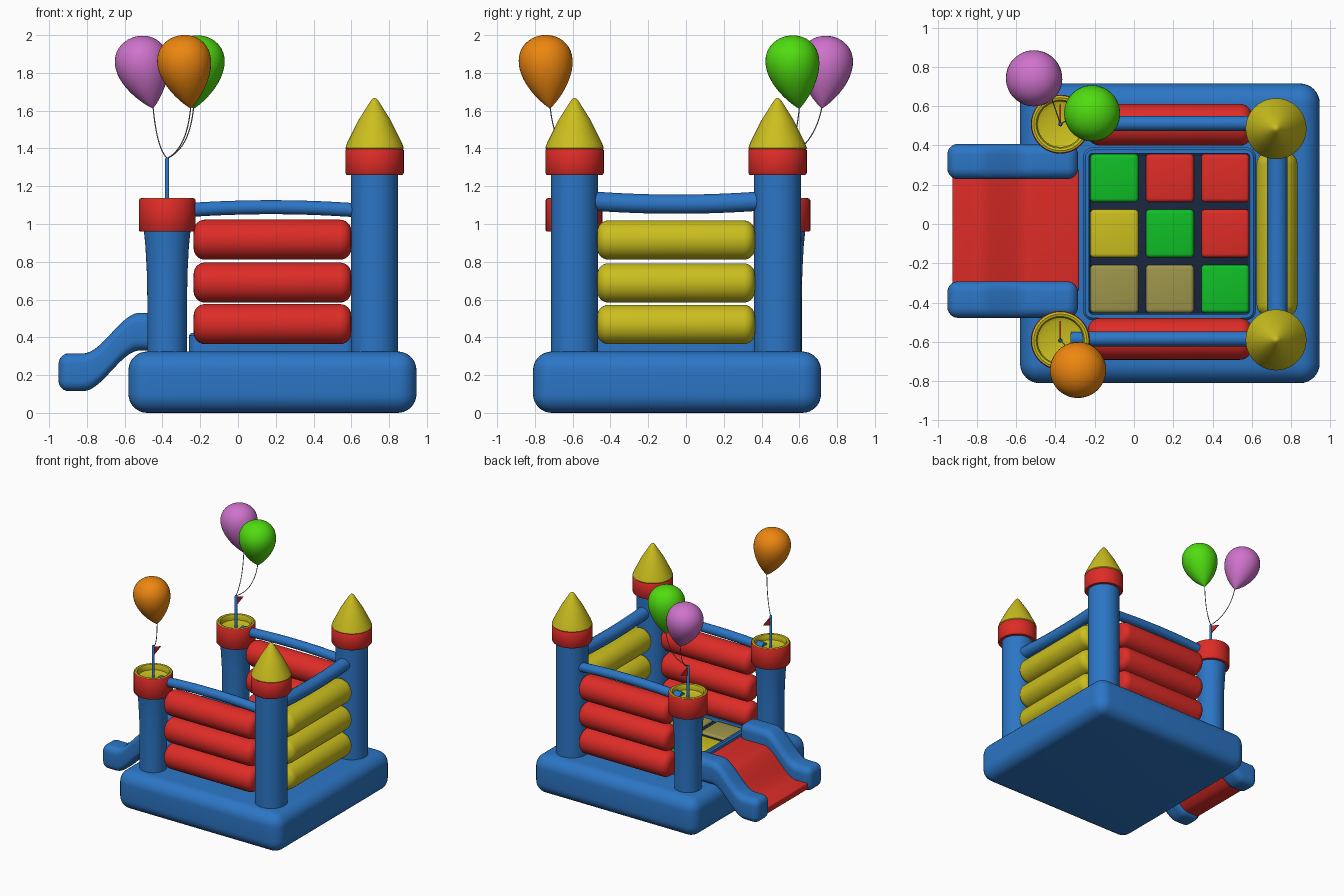
import bpy, bmesh, math
from mathutils import Vector

if "Cube" in bpy.data.objects:
    bpy.data.objects.remove(bpy.data.objects["Cube"])

COLORS = {
    "blue": (0.025, 0.18, 0.56), "red": (0.73, 0.025, 0.02), "yellow": (0.60, 0.52, 0.013),
    "green": (0.005, 0.52, 0.02), "khaki": (0.34, 0.30, 0.07), "navy": (0.01, 0.02, 0.05),
    "orange": (0.85, 0.24, 0.005), "pink": (0.62, 0.17, 0.60), "lime": (0.08, 0.72, 0.005),
    "string_grey": (0.3, 0.3, 0.3),
}
MATS = {}
for key, c in COLORS.items():
    MATS[key] = bpy.data.materials.new(key)
    MATS[key].diffuse_color = (*c, 1)


def finish(name, bm, color, angle=40):
    bmesh.ops.recalc_face_normals(bm, faces=bm.faces[:])
    me = bpy.data.meshes.new(name)
    bm.to_mesh(me)
    bm.free()
    for p in me.polygons:
        p.use_smooth = True
    me.set_sharp_from_angle(angle=math.radians(angle))
    me.materials.append(MATS[color])
    ob = bpy.data.objects.new(name, me)
    bpy.context.collection.objects.link(ob)
    return ob


def box_bm(lo, hi, bevel, seg=5):
    bm = bmesh.new()
    bmesh.ops.create_cube(bm, size=1)
    for v in bm.verts:
        v.co = [(lo[i] + hi[i]) / 2 + v.co[i] * (hi[i] - lo[i]) for i in range(3)]
    if bevel:
        bmesh.ops.bevel(bm, geom=bm.edges[:], offset=bevel, segments=seg, profile=0.5, affect='EDGES')
    return bm


def box(name, lo, hi, bevel, color, seg=5):
    return finish(name, box_bm(lo, hi, bevel, seg), color)


def lathe(name, profile, loc, color, axis=(0, 0, 1), n=40):
    """Revolve (radius, height) points about an axis through loc."""
    bm = bmesh.new()
    rings = []
    for r, z in profile:
        if r < 1e-5:
            rings.append([bm.verts.new((0, 0, z))] * n)
        else:
            rings.append([bm.verts.new((r * math.cos(2 * math.pi * i / n),
                                        r * math.sin(2 * math.pi * i / n), z)) for i in range(n)])
    for a, b in zip(rings, rings[1:]):
        for i in range(n):
            j = (i + 1) % n
            bm.faces.new(list(dict.fromkeys((a[i], a[j], b[j], b[i]))))
    rot = Vector(axis).to_track_quat('Z', 'Y')
    for v in bm.verts:
        v.co = rot @ v.co + Vector(loc)
    return finish(name, bm, color)


def tube(name, p0, ctrl, p1, r, color):
    """Round tube along a quadratic arc."""
    cu = bpy.data.curves.new(name, 'CURVE')
    cu.dimensions = '3D'
    cu.bevel_depth, cu.bevel_resolution, cu.use_fill_caps = r, 5, True
    sp = cu.splines.new('POLY')
    sp.points.add(14)
    p0, ctrl, p1 = Vector(p0), Vector(ctrl), Vector(p1)
    for i, pt in enumerate(sp.points):
        t = i / 14
        pt.co = (*((1 - t) ** 2 * p0 + 2 * t * (1 - t) * ctrl + t * t * p1), 1)
    sp.use_smooth = True
    cu.materials.append(MATS[color])
    ob = bpy.data.objects.new(name, cu)
    bpy.context.collection.objects.link(ob)


def pillow(name, start, axis, length, r, color):
    f = 0.06
    arc = [(r - f + f * math.sin(a), f - f * math.cos(a)) for a in [k * math.pi / 12 for k in range(7)]]
    prof = [(0, 0)] + arc + [(q, length - z) for q, z in reversed(arc)] + [(0, length)]
    lathe(name, prof, start, color, axis)


# Inflated base
box("base", (-0.58, -0.81, 0), (0.945, 0.715, 0.325), 0.1, "blue", 8)

# Bouncing floor: frame with recessed top, dark mat and nine tiles
bm = box_bm((-0.26, -0.49, 0.28), (0.62, 0.39, 0.41), 0)
bmesh.ops.bevel(bm, geom=[e for e in bm.edges if abs(e.verts[0].co.z - e.verts[1].co.z) > 0.01],
                offset=0.05, segments=5, profile=0.5, affect='EDGES')
bm.normal_update()
top = [f for f in bm.faces if f.normal.z > 0.9]
bmesh.ops.inset_region(bm, faces=top, thickness=0.012, depth=0.012)
bmesh.ops.inset_region(bm, faces=top, thickness=0.018, depth=0)
bmesh.ops.inset_region(bm, faces=top, thickness=0.005, depth=-0.03)
finish("floor_frame", bm, "blue")
box("floor_mat", (-0.225, -0.455, 0.33), (0.585, 0.355, 0.397), 0.01, "navy", 2)
TILES = [["khaki", "khaki", "green"], ["yellow", "green", "red"], ["green", "red", "red"]]
for row, names in enumerate(TILES):
    for col, color in enumerate(names):
        x, y = -0.222 + col * 0.282, -0.453 + row * 0.282
        box(f"floor_tile_{row}_{col}", (x, y, 0.36), (x + 0.245, y + 0.245, 0.415), 0.02, color, 4)

# Walls: three stacked pillows each
for i, z in enumerate((0.47, 0.69, 0.917)):
    pillow(f"front_wall_pillow_{i}", (-0.235, -0.585, z), (1, 0, 0), 0.835, 0.106, "red")
    pillow(f"rear_wall_pillow_{i}", (-0.235, 0.505, z), (1, 0, 0), 0.835, 0.106, "red")
    pillow(f"end_wall_pillow_{i}", (0.728, -0.47, z - 0.002), (0, 1, 0), 0.835, 0.104, "yellow")

# Top rails between the towers
for name, y in (("front", -0.585), ("rear", 0.512)):
    tube(f"{name}_top_rail", (-0.32, y, 1.07), (0.18, y, 1.108), (0.66, y, 1.07), 0.038, "blue")
tube("end_top_rail", (0.73, -0.54, 1.125), (0.73, -0.05, 1.085), (0.73, 0.44, 1.125), 0.052, "blue")

# Tall towers with cone roofs
for name, y in (("front", -0.59), ("rear", 0.485)):
    p = (0.723, y, 0)
    lathe(f"{name}_tall_tower", [(0, 0.28), (0.125, 0.28), (0.125, 1.28), (0, 1.28)], p, "blue")
    lathe(f"{name}_tower_ring", [(0, 1.26), (0.148, 1.26), (0.155, 1.27), (0.155, 1.39),
                                 (0.148, 1.4), (0, 1.4)], p, "red")
    lathe(f"{name}_cone_roof", [(0, 1.395), (0.15, 1.395), (0.155, 1.402), (0.145, 1.43), (0.085, 1.55),
                                (0.022, 1.65), (0.01, 1.664), (0, 1.668)], p, "yellow")

# Short entrance towers with cups, poles and flags
for name, y in (("front", -0.593), ("rear", 0.508)):
    p = (-0.375, y, 0)
    lathe(f"{name}_short_tower", [(0, 0.28), (0.105, 0.28), (0.105, 0.6), (0.108, 0.75), (0.115, 0.88),
                                  (0.124, 0.97), (0, 0.97)], p, "blue")
    lathe(f"{name}_cup", [(0, 0.96), (0.145, 0.96), (0.15, 0.966), (0.15, 1.127), (0.145, 1.134),
                          (0.138, 1.134)], p, "red")
    lathe(f"{name}_cup_lining", [(0.145, 1.134), (0.135, 1.138), (0.123, 1.134), (0.116, 1.12), (0.116, 1.09),
                                 (0.1, 1.082), (0, 1.082)], p, "yellow")
    lathe(f"{name}_pole", [(0, 1.05), (0.011, 1.05), (0.011, 1.345), (0.006, 1.352), (0, 1.352)], p, "blue", n=16)
    bm = bmesh.new()
    f = bm.faces.new([bm.verts.new((-0.378, y + a, b)) for a, b in ((0, 1.265), (0.1, 1.305), (0, 1.34))])
    ext = bmesh.ops.extrude_face_region(bm, geom=[f])
    bmesh.ops.translate(bm, vec=(0.006, 0, 0), verts=[v for v in ext["geom"] if isinstance(v, bmesh.types.BMVert)])
    finish(f"{name}_flag", bm, "red")


# Slide: bevelled bars bent along an S-shaped drop
def slide_bar(name, x0, x1, y0, y1, z0, z1, bevel, color):
    bm = box_bm((x0, y0, z0), (x1, y1, z1), bevel, 6)
    for k in range(24):
        bmesh.ops.bisect_plane(bm, geom=bm.verts[:] + bm.edges[:] + bm.faces[:],
                               plane_co=(-0.84 + k * 0.0155, 0, 0), plane_no=(1, 0, 0))
    for v in bm.verts:
        t = min(max((v.co.x + 0.82) / 0.3, 0), 1)
        v.co.z += 0.215 + 0.215 * t * t * (3 - 2 * t)
    finish(name, bm, color)


slide_bar("slide_rear_rail", -0.95, -0.285, 0.228, 0.408, -0.1, 0.1, 0.055, "blue")
slide_bar("slide_front_rail", -0.95, -0.285, -0.478, -0.292, -0.1, 0.1, 0.055, "blue")
slide_bar("slide_bed", -0.925, -0.28, -0.34, 0.28, -0.075, -0.018, 0.01, "red")

# Balloons on strings
teardrop = [(0.143 / 0.804 * math.sin(a) * math.sin(a / 2) ** 0.8, 0.196 * (1 - math.cos(a)))
            for a in [k * math.pi / 24 for k in range(24)]] + [(0, 0.392)]
for color, tip, mid, y in (("orange", (-0.25, -0.72, 1.612), (-0.285, -0.743, 1.86), -0.593),
                           ("pink", (-0.45, 0.72, 1.612), (-0.51, 0.742, 1.86), 0.508),
                           ("lime", (-0.235, 0.60, 1.61), (-0.213, 0.563, 1.86), 0.508)):
    tip, mid = Vector(tip), Vector(mid)
    lathe(f"{color}_balloon", teardrop, tip, color, mid - tip)
    tube(f"{color}_string", (-0.375, y, 1.348),
         (tip.x + 0.02 * (1 if tip.x < -0.375 else -1), y + (tip.y - y) * 0.8, 1.4), tip + Vector((0, 0, 0.01)),
         0.003, "string_grey")

for m in bpy.data.materials:
    if m.users and not m.is_grease_pencil:
        m.use_nodes = True
        m.node_tree.nodes["Principled BSDF"].inputs["Base Color"].default_value = m.diffuse_color
